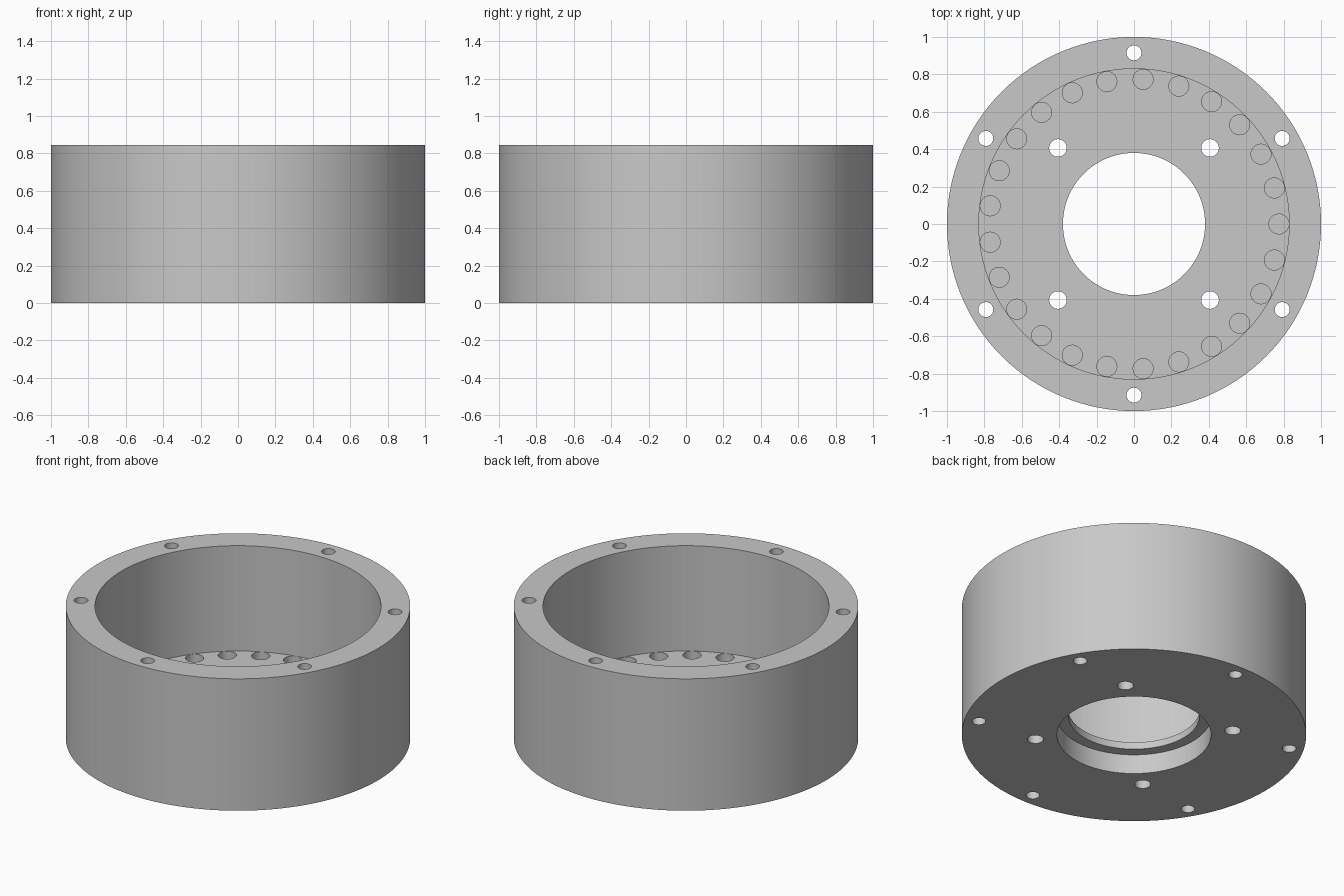
import bpy
import bmesh
from math import cos, sin, pi, radians
from mathutils import Matrix

if "Cube" in bpy.data.objects:
    bpy.data.objects.remove(bpy.data.objects["Cube"], do_unlink=True)

HEIGHT, FLOOR, RECESS = 0.845, 0.17, 0.125
SEGMENTS = 128

grey = bpy.data.materials.new("light grey metal")
grey.use_nodes = True
colour = (0.58, 0.58, 0.58, 1)
grey.diffuse_color = colour
grey.node_tree.nodes["Principled BSDF"].inputs["Base Color"].default_value = colour


def make_object(name, bm):
    bmesh.ops.recalc_face_normals(bm, faces=bm.faces)
    mesh = bpy.data.meshes.new(name)
    bm.to_mesh(mesh)
    bm.free()
    obj = bpy.data.objects.new(name, mesh)
    bpy.context.collection.objects.link(obj)
    mesh.materials.append(grey)
    return obj


def lathe(name, profile):
    """Revolve a closed (radius, height) profile around z."""
    bm = bmesh.new()
    rings = []
    for r, z in profile:
        angles = [2 * pi * i / SEGMENTS for i in range(SEGMENTS)]
        rings.append([bm.verts.new((r * cos(a), r * sin(a), z)) for a in angles])
    for a, b in zip(rings, rings[1:] + rings[:1]):
        for i in range(SEGMENTS):
            j = (i + 1) % SEGMENTS
            bm.faces.new((a[i], a[j], b[j], b[i]))
    return make_object(name, bm)


def add_drills(bm, count, start, ring, radius, bottom, top):
    """Add a circular pattern of drill cylinders."""
    for i in range(count):
        a = radians(start) + 2 * pi * i / count
        place = Matrix.Translation((ring * cos(a), ring * sin(a), (bottom + top) / 2))
        bmesh.ops.create_cone(bm, cap_ends=True, segments=32, radius1=radius,
                              radius2=radius, depth=top - bottom, matrix=place)


# Cup body: outer wall, rim, floor, centre bore and underside recess
housing = lathe("housing", [(1, 0), (1, HEIGHT), (0.83, HEIGHT), (0.83, FLOOR),
                            (0.38, FLOOR), (0.38, RECESS), (0.447, RECESS), (0.447, 0)])

# Rim bolt holes, floor bolt holes and blind floor pockets
bm = bmesh.new()
add_drills(bm, 6, 30, 0.915, 0.04, -0.1, HEIGHT + 0.1)
add_drills(bm, 4, 45, 0.575, 0.047, -0.1, FLOOR + 0.1)
add_drills(bm, 25, 0, 0.775, 0.0535, FLOOR - 0.1, FLOOR + 0.1)
drills = make_object("hole_cutter", bm)
drills.hide_render = True

cut = housing.modifiers.new("holes", "BOOLEAN")
cut.operation = "DIFFERENCE"
cut.solver = "EXACT"
cut.object = drills

bpy.ops.object.select_all(action="DESELECT")
housing.select_set(True)
bpy.context.view_layer.objects.active = housing
bpy.ops.object.modifier_apply(modifier=cut.name)
bpy.data.objects.remove(drills, do_unlink=True)
bpy.ops.object.shade_smooth_by_angle(angle=radians(30))
